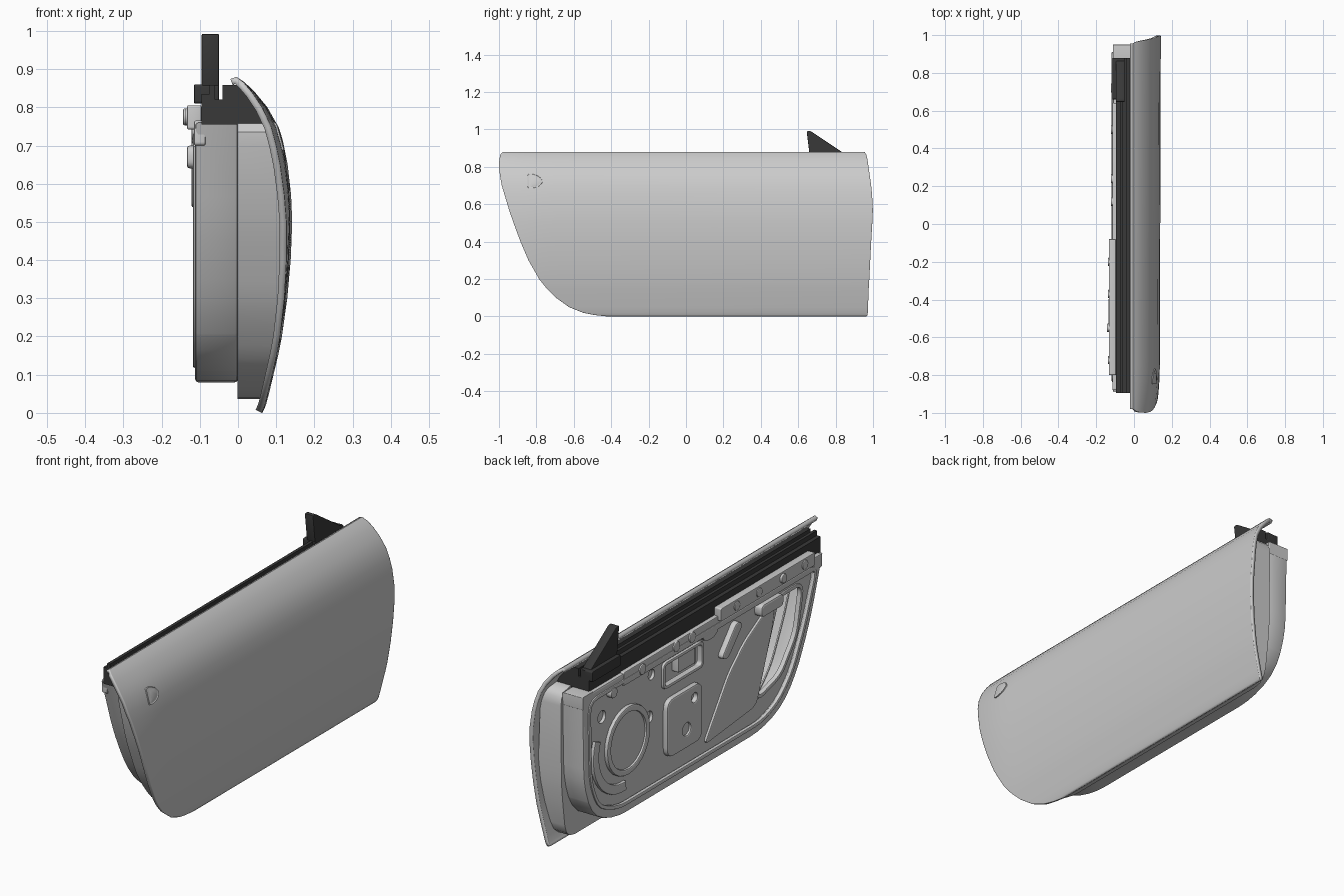
import bpy, bmesh, math
from mathutils import Vector

if "Cube" in bpy.data.objects:
    bpy.data.objects.remove(bpy.data.objects["Cube"])


def material(name, rgb):
    m = bpy.data.materials.new(name)
    m.diffuse_color = (*rgb, 1)
    m.use_nodes = True
    m.node_tree.nodes["Principled BSDF"].inputs["Base Color"].default_value = m.diffuse_color
    return m


GREY = material("light grey", (0.6, 0.6, 0.6))
DARK = material("dark rubber", (0.04, 0.04, 0.04))


def finish(ob, mat, angle=35):
    ob.data.materials.clear()
    ob.data.materials.append(mat)
    bpy.ops.object.select_all(action='DESELECT')
    ob.select_set(True)
    bpy.context.view_layer.objects.active = ob
    bpy.ops.object.shade_smooth_by_angle(angle=math.radians(angle))
    return ob


def mesh_object(name, bm, mat, thickness=0, angle=35):
    bmesh.ops.recalc_face_normals(bm, faces=bm.faces)
    me = bpy.data.meshes.new(name)
    bm.to_mesh(me)
    bm.free()
    ob = bpy.data.objects.new(name, me)
    bpy.context.collection.objects.link(ob)
    if thickness:
        s = ob.modifiers.new("thickness", 'SOLIDIFY')
        s.thickness, s.offset = thickness, -1
    return finish(ob, mat, angle)


def plate(name, outlines, x0, x1, mat=GREY, bevel=0.0):
    """Flat plate in the side plane; extra outlines become holes."""
    cu = bpy.data.curves.new(name, 'CURVE')
    cu.dimensions, cu.fill_mode = '2D', 'BOTH'
    cu.extrude = (x1 - x0) / 2 - bevel
    cu.bevel_depth, cu.bevel_resolution, cu.offset = bevel, 1, -bevel
    for pts in outlines:
        sp = cu.splines.new('POLY')
        sp.points.add(len(pts) - 1)
        for p, (y, z) in zip(sp.points, pts):
            p.co = (y, z, 0, 1)
        sp.use_cyclic_u = True
    ob = bpy.data.objects.new(name, cu)
    bpy.context.collection.objects.link(ob)
    ob.location.x = (x0 + x1) / 2
    ob.rotation_euler = (math.pi / 2, 0, math.pi / 2)
    bpy.ops.object.select_all(action='DESELECT')
    ob.select_set(True)
    bpy.context.view_layer.objects.active = ob
    bpy.ops.object.convert(target='MESH')
    return finish(bpy.context.object, mat)


def rounded(pts, r, n=5):
    """Round the corners of a polygon with quadratic arcs."""
    out = []
    for i, p in enumerate(pts):
        p, a, b = Vector(p), Vector(pts[i - 1]), Vector(pts[(i + 1) % len(pts)])
        s = p + (a - p).normalized() * min(r, (a - p).length * .48)
        e = p + (b - p).normalized() * min(r, (b - p).length * .48)
        for k in range(n + 1):
            t = k / n
            out.append(tuple(s * (1 - t) ** 2 + p * 2 * t * (1 - t) + e * t * t))
    return out


def rect(y0, y1, z0, z1, r=0.02):
    return rounded([(y0, z0), (y1, z0), (y1, z1), (y0, z1)], r)


def ellipse(y, z, ry, rz=None, n=28):
    rz = rz or ry
    return [(y + ry * math.cos(2 * math.pi * i / n), z + rz * math.sin(2 * math.pi * i / n)) for i in range(n)]


def inset(pts, d):
    """Move a counter-clockwise outline inwards by d."""
    out = []
    for i, p in enumerate(pts):
        t = (Vector(pts[(i + 1) % len(pts)]) - Vector(pts[i - 1])).normalized()
        out.append((p[0] - t.y * d, p[1] + t.x * d))
    return out


# Outer skin: rows of height, bulge, rear end, front end
ROWS = [(0, .064, -.42, .965), (.008, .068, -.49, .97), (.02, .073, -.55, .972),
        (.05, .081, -.625, .973), (.1, .093, -.695, .975), (.15, .105, -.745, .977),
        (.2, .115, -.785, .98), (.3, .129, -.842, .985), (.4, .138, -.885, .99),
        (.5, .142, -.922, .996), (.57, .139, -.946, .999), (.65, .13, -.97, .995),
        (.7, .12, -.985, .99), (.75, .105, -.994, .983), (.8, .077, -1, .976),
        (.84, .044, -.998, .97), (.865, .018, -.993, .964), (.88, -.004, -.98, .955),
        (.874, -.02, -.98, .955)]


def taper(x, y):
    d = .006 * (1 - y) / 2 + .02 * (max(0, -.75 - y) / .25) ** 2
    return x - d * max(0, x) / .14


def skin_x(y, z):
    for a, b in zip(ROWS, ROWS[1:]):
        if a[0] <= z <= b[0]:
            t = (z - a[0]) / (b[0] - a[0])
            return taper(a[1] + t * (b[1] - a[1]), y)
    return 0


bm = bmesh.new()
N = 32
grid = []
for z, x, ya, yb in ROWS:
    ys = [ya + (yb - ya) * (1 - math.cos(math.pi * i / N)) / 2 for i in range(N + 1)]
    grid.append([bm.verts.new((taper(x, y), y, z)) for y in ys])
for a, b in zip(grid, grid[1:]):
    for i in range(N):
        bm.faces.new((a[i], a[i + 1], b[i + 1], b[i]))
skin = mesh_object("outer_skin", bm, GREY, angle=50)
if skin.data.polygons[N * 8].normal.x < 0:
    skin.data.flip_normals()
sol = skin.modifiers.new("thickness", 'SOLIDIFY')
sol.thickness, sol.offset = .018, -1

# Push button lock on the skin: a domed half-round patch
bm = bmesh.new()
half = [(-.848, .685), (-.82, .685), (-.785, .695), (-.762, .722), (-.785, .75), (-.82, .763), (-.848, .763)]
half = rounded(half, .01, 2)
rings = []
for s, h in ((1, -.004), (.96, .005), (.8, .003), (.5, .006)):
    rings.append([bm.verts.new((skin_x(y, z) + h, y, z)) for y, z in
                  [(-.81 + (y + .81) * s, .723 + (z - .723) * s) for y, z in half]])
for a, b in zip(rings, rings[1:]):
    for i in range(len(a)):
        j = (i + 1) % len(a)
        bm.faces.new((a[i], a[j], b[j], b[i]))
bm.faces.new(rings[-1])
mesh_object("lock_button", bm, GREY, angle=25)

# Inner shell: boxed frame around the door
FRAME = rounded([(-.89, .76), (-.80, .48), (-.70, .27), (-.59, .14), (-.42, .08),
                 (.70, .08), (.87, .15), (.94, .32), (.95, .76)], .09, 3)
FRAME[:4] = [(-.89, .76)]
FRAME[-4:] = [(.95, .76)]
INNER = rounded([(-.84, .72), (-.75, .48), (-.65, .28), (-.55, .18), (-.42, .13),
                 (.68, .13), (.83, .19), (.89, .33), (.90, .72)], .06, 3)
plate("frame", [FRAME, INNER], -.112, 0, bevel=.008)
BEAD = inset(INNER, -.012)
plate("frame_bead", [BEAD, inset(INNER, .006)], -.118, -.1, bevel=.004)

# Wider rear half of the shell: wall reaching the skin
WALL = rounded([(-.93, .765), (-.86, .50), (-.77, .28), (-.65, .12), (-.46, .036),
                (.92, .036), (.955, .30), (.96, .765)], .07, 3)
plate("shell_flange", [WALL, INNER], -.001, .006)
bm = bmesh.new()
loops = [[bm.verts.new((x(y, z), y, z)) for y, z in WALL]
         for x in (lambda y, z: 0, lambda y, z: skin_x(y, z) - .012)]
for i in range(len(WALL)):
    j = (i + 1) % len(WALL)
    bm.faces.new((loops[0][i], loops[0][j], loops[1][j], loops[1][i]))
mesh_object("shell_wall", bm, GREY)

# Inner panel with access opening, latch window and small holes
OPENING = rounded([(-.40, .24), (-.58, .29), (-.70, .44), (-.745, .66), (-.57, .66), (-.53, .56)], .05)
WINDOW = rect(.03, .31, .57, .67)
HOLES = [ellipse(y, z, r) for y, z, r in
         ((.40, .66, .025), (.42, .46, .03), (-.76, .70, .012), (.78, .60, .03), (-.02, .70, .02))]
plate("inner_panel", [inset(INNER, -.01), OPENING, WINDOW] + HOLES, -.095, -.08)
plate("opening_lip", [inset(OPENING, .018), inset(OPENING, 0)], -.102, -.085, bevel=.003)
plate("window_lip", [rect(.015, .325, .555, .685, .03), WINDOW], -.108, -.085, bevel=.004)
plate("window_back", [rect(.0, .34, .54, .70)], -.05, -.045)
plate("latch_block", [rect(.05, .18, .58, .66, .01)], -.085, -.046, bevel=.004)
for i, (y, z, r) in enumerate([(.40, .66, .03), (.42, .46, .035), (.78, .60, .035), (-.02, .70, .025)]):
    plate(f"hole_cap_{i}", [ellipse(y, z, r)], -.08, -.074)

# Speaker dish and curved pocket
plate("speaker_ring", [ellipse(.595, .42, .165), ellipse(.595, .42, .135)], -.112, -.085, bevel=.006)
plate("speaker_cover", [ellipse(.595, .42, .14)], -.102, -.085)
arc = [math.radians(a) for a in range(-95, 31, 9)]
plate("curved_pocket", [[(.63 + .235 * math.cos(a), .42 + .235 * math.sin(a)) for a in arc] +
      [(.63 + .19 * math.cos(a), .42 + .19 * math.sin(a)) for a in reversed(arc)]], -.11, -.085, bevel=.005)

# Regulator plate, raised cover and pressed ribs
plate("regulator_plate", [rect(.04, .31, .22, .50, .05), ellipse(.10, .44, .022), ellipse(.16, .31, .03)],
      -.118, -.085, bevel=.007)
plate("regulator_boss", [ellipse(.16, .31, .032)], -.108, -.1)
plate("raised_cover", [rounded([(.01, .17), (-.39, .21), (-.52, .56), (-.53, .68), (-.30, .55), (-.18, .44)], .04)],
      -.106, -.085, bevel=.005)
plate("slanted_boss", [rounded([(-.10, .55), (-.15, .53), (-.27, .66), (-.22, .69)], .03)], -.122, -.085, bevel=.007)
plate("oval_boss", [ellipse(-.03, .705, .06, .035)], -.113, -.085, bevel=.005)
plate("pull_bracket", [rect(-.56, -.39, .64, .70, .025)], -.134, -.085, bevel=.008)

# Upper rail with studs
plate("upper_rail", [rect(-.88, .64, .70, .765, .01)], -.115, -.085, bevel=.004)
plate("rail_strip", [rect(-.80, -.08, .742, .805, .008)], -.133, -.096, bevel=.003)
for i, y in enumerate((-.72, -.55, -.37, -.2)):
    plate(f"rail_stud_{i}", [ellipse(y, .775, .022)], -.144 if i == 1 else -.138, -.12, bevel=.004)
for i, (y, z) in enumerate([(.12, .74), (.24, .74), (.5, .73), (.72, .70)]):
    plate(f"rail_boss_{i}", [ellipse(y, z, .025)], -.122, -.09, bevel=.005)

# Hinge end of the top of the shell
plate("front_shell_top", [rect(.87, .95, .70, .762, .005)], -.112, -.01)

# Window channel: stepped section swept along the door
SECTION = [(-.095, .755), (-.095, .835), (-.075, .835), (-.075, .858), (-.06, .858), (-.06, .82),
           (-.04, .82), (-.04, .858), (.002, .858), (.03, .835), (.072, .78), (.08, .755)]
bm = bmesh.new()
ends = [[bm.verts.new((x, y, z)) for x, z in SECTION] for y in (-.895, .88)]
for i in range(len(SECTION)):
    j = (i + 1) % len(SECTION)
    bm.faces.new((ends[0][i], ends[0][j], ends[1][j], ends[1][i]))
bm.faces.new(ends[0])
bm.faces.new(ends[1])
mesh_object("window_channel", bm, DARK)

# Mirror triangle and its foot
plate("mirror_triangle", [rounded([(.665, .83), (.87, .83), (.87, .855), (.665, .992), (.645, .992)], .008, 2)],
      -.095, -.05, DARK, .003)
plate("mirror_foot", [rect(.66, .88, .81, .86, .008)], -.115, -.05, DARK, .003)
